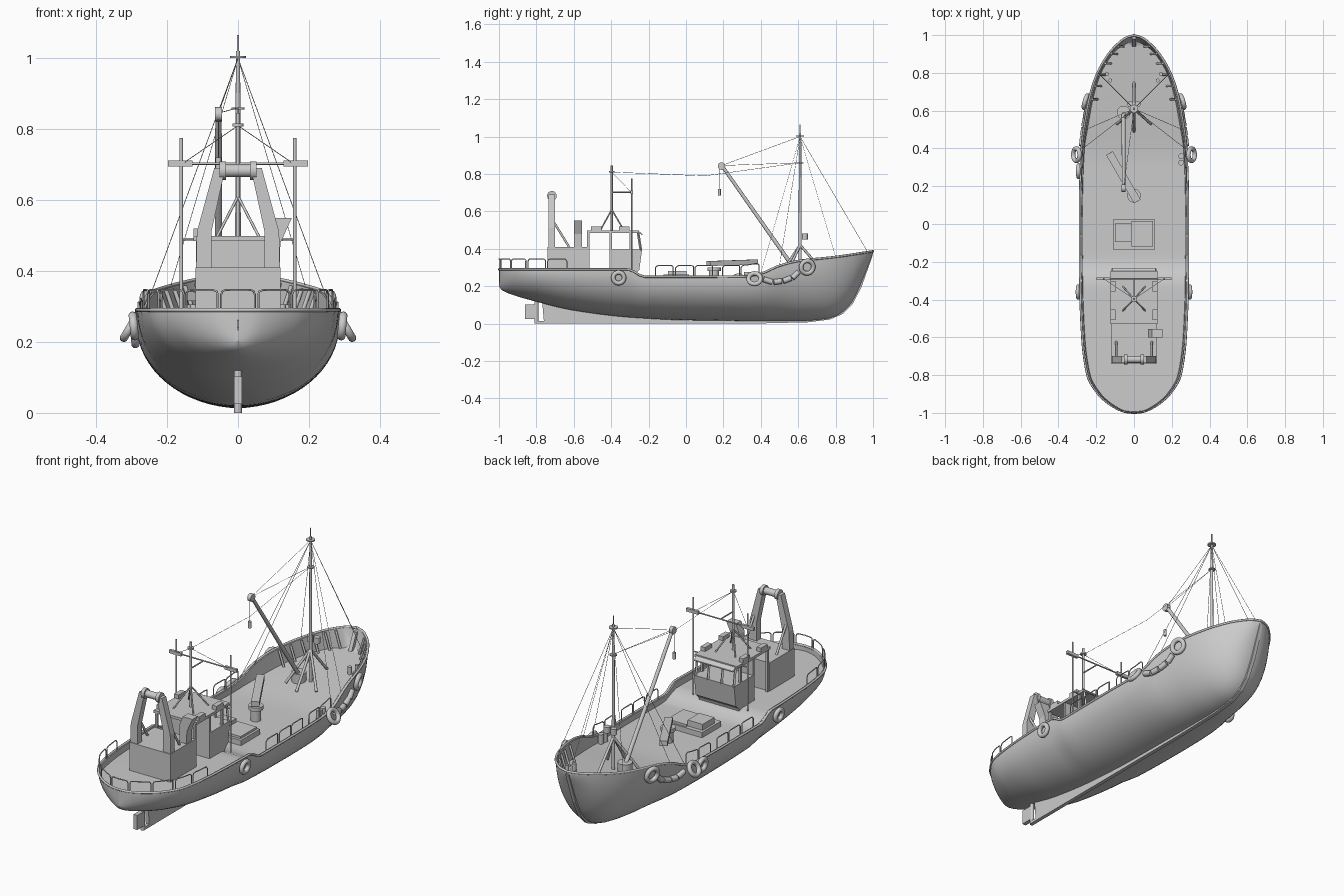
import bpy, bmesh, math
from mathutils import Vector as V

if "Cube" in bpy.data.objects:
    bpy.data.objects.remove(bpy.data.objects["Cube"])


def interp(table):
    """Smooth monotone curve through (position, value) pairs."""
    xs, ys = zip(*table)
    d = [(ys[i+1]-ys[i])/(xs[i+1]-xs[i]) for i in range(len(xs)-1)]
    m = [d[0]] + [2*a*b/(a+b) if a*b > 0 else 0 for a, b in zip(d, d[1:])] + [d[-1]]

    def f(x):
        x = min(max(x, xs[0]), xs[-1])
        i = max(k for k in range(len(d)) if xs[k] <= x)
        h = xs[i+1]-xs[i]
        t = (x-xs[i])/h
        return (ys[i]*(1+2*t)*(1-t)**2 + h*m[i]*t*(1-t)**2
                + ys[i+1]*t*t*(3-2*t) + h*m[i+1]*t*t*(t-1))
    return f


def finish(name, bm, smooth=True):
    bmesh.ops.recalc_face_normals(bm, faces=bm.faces)
    me = bpy.data.meshes.new(name)
    bm.to_mesh(me)
    bm.free()
    ob = bpy.data.objects.new(name, me)
    bpy.context.collection.objects.link(ob)
    bpy.ops.object.select_all(action='DESELECT')
    ob.select_set(True)
    bpy.context.view_layer.objects.active = ob
    if smooth:
        bpy.ops.object.shade_smooth_by_angle(angle=math.radians(40))
    return ob


def box(name, lo, hi):
    bm = bmesh.new()
    bmesh.ops.create_cube(bm, size=1)
    for v in bm.verts:
        v.co = [(a+b)/2 + c*(b-a) for a, b, c in zip(lo, hi, v.co)]
    return finish(name, bm, False)


def prism(name, profile, lo, hi, axis='x'):
    """Extrude a (y,z) profile along x, or an (x,z) profile along y."""
    put = (lambda p, a: (a, *p)) if axis == 'x' else (lambda p, a: (p[0], a, p[1]))
    bm = bmesh.new()
    f = bm.faces.new([bm.verts.new(put(p, lo)) for p in profile])
    ext = bmesh.ops.extrude_face_region(bm, geom=[f])
    step = V(put((0, 0), hi-lo))
    bmesh.ops.translate(bm, vec=step, verts=[v for v in ext['geom'] if isinstance(v, bmesh.types.BMVert)])
    bm.faces.ensure_lookup_table()
    if not any(len(e.link_faces) == 1 for e in bm.edges):
        pass
    else:
        bmesh.ops.holes_fill(bm, edges=bm.edges[:], sides=0)
    return finish(name, bm, False)


def cyl(name, p, q, r, r2=None, sides=16):
    p, q = V(p), V(q)
    bm = bmesh.new()
    bmesh.ops.create_cone(bm, cap_ends=True, segments=sides, radius1=r, radius2=r if r2 is None else r2, depth=(q-p).length)
    rot = (q-p).to_track_quat('Z', 'Y').to_matrix()
    bmesh.ops.rotate(bm, matrix=rot, verts=bm.verts)
    bmesh.ops.translate(bm, vec=(p+q)/2, verts=bm.verts)
    return finish(name, bm)


def tubes(name, paths, r, res=2):
    cu = bpy.data.curves.new(name, 'CURVE')
    cu.dimensions, cu.bevel_depth, cu.bevel_resolution, cu.use_fill_caps = '3D', r, res, True
    for path in paths:
        sp = cu.splines.new('POLY')
        sp.points.add(len(path)-1)
        for pt, co in zip(sp.points, path):
            pt.co = (*co, 1)
    ob = bpy.data.objects.new(name, cu)
    bpy.context.collection.objects.link(ob)
    bpy.ops.object.select_all(action='DESELECT')
    ob.select_set(True)
    bpy.context.view_layer.objects.active = ob
    bpy.ops.object.convert(target='MESH')


# hull lines: half beam, sheer, keel and deck heights along y
beam = interp([(-1, 0), (-.995, .045), (-.98, .085), (-.95, .135), (-.9, .19), (-.8, .247), (-.6, .274), (-.3, .285),
               (.1, .286), (.4, .277), (.6, .25), (.7, .228), (.8, .193), (.9, .135), (.95, .09), (.985, .045), (1, 0)])
sheer = interp([(-1, .29), (-.31, .29), (-.22, .25), (.3, .252), (.4, .268), (.5, .31), (.6, .335), (.8, .357), (1, .387)])
keel = interp([(-1, .2), (-.985, .18), (-.95, .162), (-.8, .117), (-.6, .07), (-.3, .033), (0, .018), (.6, .013),
               (.75, .025), (.82, .05), (.88, .105), (.93, .2), (.97, .3), (1, .375)])
floor = interp([(-1, .262), (-.31, .258), (-.2, .222), (.3, .222), (.6, .25), (1, .29)])

# hull shell with bulwark and deck
bm = bmesh.new()
N, M = 72, 16
rings = []
for i in range(N+1):
    y = -.9999*math.cos(math.pi*i/N)
    w, s, k = beam(y), sheer(y), keel(y)
    d = min(max(floor(y), k+.008), s-.004)
    half = [(w*math.sin(a), s-(s-k)*math.cos(a)) for a in (math.pi/2*j/M for j in range(M+1))]
    depth = min(1, (s-d)/(s-k))
    half += [(max(w-.012, 0), s), (max(w*math.sqrt(1-depth**2)-.012, 0), d), (0, d)]
    # half runs keel to rim, then inboard and down to the deck centreline
    arc, inner = half[:M+1], half[M+1:]
    arc = [(w*math.sin(a), s-(s-k)*math.cos(a)) for a in (math.pi/2*j/M for j in range(M+1))]
    side = arc + inner
    ring = side + [(-x, z) for x, z in reversed(side[1:-1])]
    rings.append([bm.verts.new((x, y, z)) for x, z in ring])
for a, b in zip(rings, rings[1:]):
    for j in range(len(a)):
        n = (j+1) % len(a)
        bm.faces.new((a[j], a[n], b[n], b[j]))
bmesh.ops.remove_doubles(bm, verts=bm.verts, dist=.0003)
finish('hull', bm)

# gunwale, with rim points kept by arc length from the stern centre
rim, arc = [], 0
for i in range(401):
    y = -math.cos(math.pi*i/400)
    p = V((beam(y), y, sheer(y)))
    arc += (p-rim[-1][1]).length if rim else 0
    rim.append((arc, p))


def at_arc(a):
    p = next(p for s, p in rim if s >= abs(a)).copy()
    p.x = math.copysign(max(p.x-.005, 0), a)
    return p


def arc_of(y):
    return next(s for s, p in rim if p.y >= y)


pts = [p for s, p in rim[::4]]
tubes('gunwale', [pts + [V((-p.x, p.y, p.z)) for p in reversed(pts[1:-1])] + [pts[0]]], .006)


# safety rails: rounded hoops along the rim
def hoop(a, b, h):
    c, up = math.copysign(.012, b-a), V((0, 0, 1))
    mid = [at_arc(a+c+(b-a-2*c)*k/4)+up*h for k in range(5)]
    return [at_arc(a), at_arc(a)+up*(h-.012), at_arc(a+c*.3)+up*(h-.003)] + mid + \
           [at_arc(b-c*.3)+up*(h-.003), at_arc(b)+up*(h-.012), at_arc(b)]


hoops = [hoop(-.05, .05, .056)]
for sgn in (1, -1):
    hoops += [hoop(sgn*a, sgn*(a+.1), .056) for a in (.062, .174, .286, .398)]
    for y0 in (-.165, -.062, .041, .195, .29):
        a = arc_of(y0)
        hoops.append(hoop(sgn*a, sgn*(a+.09), .06))
tubes('safety_rails', hoops, .0028)

# keel with stem bar, rudder
prism('keel', [(-.77, .13), (-.76, .015), (-.805, .015), (-.805, 0), (.35, 0), (.65, .007), (.77, .022), (.84, .052),
               (.892, .105), (.94, .2), (1, .37), (.98, .37), (.9, .2), (.82, .09), (.7, .05)], -.01, .01)
box('rudder', (-.011, -.862, .025), (.011, -.802, .102))
cyl('rudder_stock', (0, -.8, 0), (0, -.8, .14), .011)

# bulwark frames at the bow, bollards
frames = []
for sgn in (1, -1):
    for y in (.66, .73, .79, .85, .9, .94):
        frames.append([(sgn*(beam(y)-.045), y, floor(y)), (sgn*(beam(y)-.017), y, sheer(y)-.005)])
    for x, y in ((.125, .76), (.142, .795)):
        cyl('bollard', (sgn*x, y, .25), (sgn*x, y, .305), .01)
tubes('bulwark_frames', frames, .006)
for y in (.325, .358):
    cyl('bollard', (.25, y, .22), (.25, y, .275), .015)

# engine casing and wheelhouse
box('engine_casing', (-.12, -.74, .24), (.12, -.53, .41))
prism('wheelhouse_body', [(-.4, .21), (-.29, .21), (-.275, .262), (-.25, .285), (-.235, .395), (-.4, .395)], -.118, .118)
box('wheelhouse_back_wall', (-.118, -.408, .21), (.118, -.395, .49))
box('wheelhouse_roof', (-.125, -.53, .485), (.125, -.25, .499))
for x in (-.112, -.04, .04, .112):
    cyl('window_pillar', (x, -.241, .39), (x, -.257, .49), .007, sides=4)
for x in (-.112, .112):
    for y in (-.295, -.523):
        box('roof_post', (x-.006, y-.006, .22), (x+.006, y+.006, .49))
    for y in (-.48, -.33):
        box('roof_light', (x-.013, y-.028, .498), (x+.013, y+.028, .52))
prism('window_visor', [(-.255, .497), (-.232, .478), (-.232, .472), (-.255, .487)], -.115, .115)
prism('funnel', [(.075, .41), (.115, .41), (.12, .48), (.152, .55), (.095, .55), (.075, .5)], -.6, -.555, 'y')

# gantry with net drum over the casing
for s in (1, -1):
    prism('gantry_leg', [(s*.075, .41), (s*.118, .41), (s*.116, .51), (s*.067, .69), (s*.036, .69), (s*.075, .51)],
          -.735, -.7, 'y')
    cyl('gantry_head', (s*.034, -.717, .683), (s*.052, -.717, .683), .026, sides=24)
    cyl('gantry_strut', (s*.094, -.705, .54), (s*.094, -.625, .41), .006)
cyl('net_drum', (-.034, -.717, .683), (.034, -.717, .683), .018, sides=24)

# wheelhouse mast, aerial poles and crossbar
cyl('aft_mast', (0, -.397, .49), (0, -.397, .845), .006)
tubes('aft_mast_legs', [[(0, -.397, .61), (x, y, .495)] for x, y in ((-.06, -.46), (.06, -.46), (-.06, -.33), (.06, -.33))], .004)
cyl('aft_mast_collar', (0, -.397, .808), (0, -.397, .816), .016)
for s in (1, -1):
    cyl('aerial_pole', (s*.16, -.29, .26), (s*.16, -.29, .775), .0045)
    box('aerial_board', (s*.163-.035, -.297, .694), (s*.163+.035, -.283, .711))
tubes('crossbar', [[(-.16, -.29, .703), (.16, -.29, .703)], [(0, -.29, .703), (0, -.397, .703)],
                   [(.16, -.29, .49), (.11, -.29, .49)], [(-.16, -.29, .49), (-.11, -.29, .49)]], .0035)

# cargo hatch
box('hatch_coaming', (-.112, -.135, .21), (.112, .025, .25))
box('hatch_cover', (-.1, -.095, .25), (-.012, .003, .282))
box('hatch_lid', (-.012, -.12, .25), (.1, .015, .262))

# deck crane
cyl('crane_pedestal', (0, .15, .215), (0, .15, .29), .026, sides=24)
cyl('crane_collar', (0, .15, .28), (0, .15, .3), .036, sides=24)
arm = box('crane_arm', (-.02, -.035, -.013), (.02, .26, .013))
arm.location, arm.rotation_euler = (0, .15, .322), (.03, 0, math.radians(30))

# foremast with tripod, spreaders and lamps
cyl('foremast', (0, .61, .24), (0, .61, 1.02), .009, .006)
cyl('foremast_tip', (0, .61, 1.02), (0, .61, 1.065), .003)
tubes('foremast_legs', [[(0, .61, .42), q] for q in ((0, .75, .26), (-.09, .53, .25), (.09, .53, .25), (0, .49, .24))], .007)
for z, r in ((1.003, .022), (.858, .018)):
    cyl('mast_spreader', (0, .61, z-.003), (0, .61, z+.003), r)
for x, y in ((.02, .635), (-.02, .635)):
    cyl('mast_lamp', (x, y, .45), (x, y, .482), .016)

# derrick boom on its winch
cyl('derrick_winch', (-.055, .59, .235), (-.055, .59, .295), .036, sides=24)
cyl('derrick_boom', (-.055, .585, .285), (-.055, .195, .84), .011, .009)
cyl('boom_head', (-.065, .19, .842), (-.045, .19, .842), .02)
cyl('cargo_hook', (-.055, .178, .685), (-.055, .178, .72), .008)

# standing rigging
top = (0, .61, 1.0)
wires = [[top, (0, .97, .385)], [(-.055, .19, .845), (0, .61, .86)], [(-.055, .19, .845), top],
         [(-.055, .178, .84), (-.055, .178, .7)], [(0, -.397, .81), (0, .1, .79), (0, .61, .86)]]
for s in (1, -1):
    wires += [[top, (s*.27, .4, .27)], [top, (s*.255, .5, .31)], [top, (s*.19, .8, .357)]]
    wires.append([(0, -.397, .81), (s*.16, -.29, .7)])
tubes('rigging', wires, .0011, 0)


# tyre fenders and sausage fenders
def tyre(x, y, z, r, normal):
    bpy.ops.mesh.primitive_torus_add(major_radius=r-.012, minor_radius=.012, major_segments=28, minor_segments=10,
                                     location=(x, y, z), rotation=V(normal).to_track_quat('Z', 'Y').to_euler())
    bpy.context.object.name = 'tyre_fender'
    bpy.ops.object.shade_smooth_by_angle(angle=math.radians(40))


for s in (1, -1):
    tyre(s*.305, .367, .24, .045, (s*.85, 0, .5))
    tyre(s*.255, .648, .302, .046, (s*.95, .28, -.15))
    tyre(s*.294, -.36, .245, .041, (s, 0, -.1))
    line = [(.41, .237), (.465, .222), (.515, .227), (.565, .243), (.605, .275)]
    for (y0, z0), (y1, z1) in zip(line, line[1:]):
        cyl('sausage_fender', (s*beam(y0), y0+.004, z0), (s*beam(y1), y1-.004, z1), .015)
tyre(-.292, .28, .225, .043, (-1, 0, -.1))
